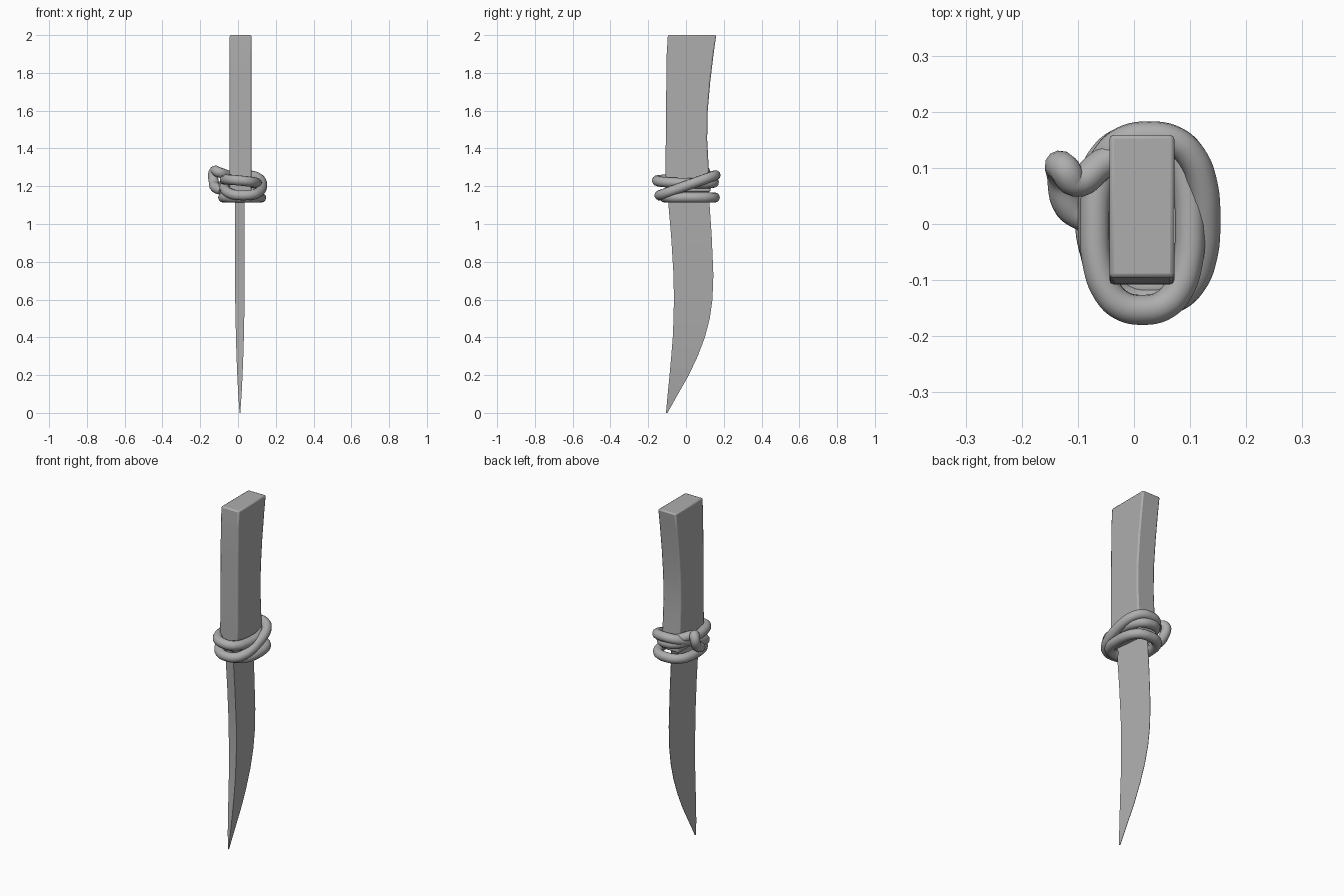
import bpy
import bmesh
from math import sin, cos, tau, copysign

default = bpy.data.objects.get("Cube")
if default:
    bpy.data.objects.remove(default)

grey = bpy.data.materials.new("plain_grey")
grey.use_nodes = True
colour = (0.42, 0.42, 0.42, 1)
grey.diffuse_color = colour
grey.node_tree.nodes["Principled BSDF"].inputs["Base Color"].default_value = colour


def loft(name, sections, bevel=0):
    """Skin a stack of equal-sided cross-sections and cap both ends."""
    bm = bmesh.new()
    rows = [[bm.verts.new(p) for p in section] for section in sections]
    count = len(rows[0])
    for low, high in zip(rows, rows[1:]):
        for i in range(count):
            j = (i + 1) % count
            bm.faces.new((low[i], low[j], high[j], high[i]))
    bm.faces.new(rows[0])
    bm.faces.new(rows[-1])
    bmesh.ops.recalc_face_normals(bm, faces=bm.faces)
    mesh = bpy.data.meshes.new(name)
    bm.to_mesh(mesh)
    bm.free()
    obj = bpy.data.objects.new(name, mesh)
    bpy.context.collection.objects.link(obj)
    mesh.materials.append(grey)
    if bevel:
        mod = obj.modifiers.new("soft_edges", 'BEVEL')
        mod.width = bevel
        mod.segments = 2
        mod.limit_method = 'ANGLE'
        mod.angle_limit = 0.9
    bpy.ops.object.select_all(action='DESELECT')
    obj.select_set(True)
    bpy.context.view_layer.objects.active = obj
    bpy.ops.object.shade_smooth_by_angle(angle=0.5)
    return obj


def rope(name, points, closed):
    """Round cord following a smooth path."""
    curve = bpy.data.curves.new(name, 'CURVE')
    curve.dimensions = '3D'
    curve.bevel_depth = 0.027
    curve.bevel_resolution = 4
    curve.use_fill_caps = True
    spline = curve.splines.new('BEZIER')
    spline.bezier_points.add(len(points) - 1)
    for knot, p in zip(spline.bezier_points, points):
        knot.co = p
        knot.handle_left_type = knot.handle_right_type = 'AUTO'
    spline.use_cyclic_u = closed
    spline.resolution_u = 6
    curve.materials.append(grey)
    obj = bpy.data.objects.new(name, curve)
    bpy.context.collection.objects.link(obj)


def power(value):
    return copysign(abs(value) ** 0.8, value)


def coil(name, centre, half_x, half_y, slope_x=0, slope_y=0):
    """One rounded-box turn of cord, tilted by its slopes."""
    cx, cy, cz = centre
    path = []
    for i in range(16):
        dx = half_x * power(cos(tau * i / 16))
        dy = half_y * power(sin(tau * i / 16))
        path.append((cx + dx, cy + dy, cz + slope_x * dx + slope_y * dy))
    rope(name, path, True)


# Handle: height, front edge, back edge
handle = [(1.17, -.108, .13), (1.3, -.108, .12), (1.45, -.107, .112),
          (1.6, -.106, .115), (1.75, -.104, .128), (1.9, -.102, .146), (2, -.096, .16)]
loft("handle", [[(-.044, f, z), (.072, f, z), (.072, b, z), (-.044, b, z)]
                for z, f, b in handle], 0.008)

# Blade: height, spine, cutting edge, half thickness of the spine
blade = [(0, -.106, -.098, .002), (.1, -.097, -.042, .009), (.2, -.087, .015, .014),
         (.3, -.078, .062, .018), (.4, -.07, .1, .021), (.5, -.066, .126, .023),
         (.6, -.064, .14, .025), (.73, -.066, .145, .025), (.94, -.079, .136, .025),
         (1.1, -.093, .125, .025), (1.25, -.1, .118, .025)]
loft("blade", [[(.01 - t, s, z), (.01 + t, s, z), (.011, e, z), (.009, e, z)]
               for z, s, e, t in blade])

# Cord wound around the join
coil("lower_coil", (.022, .02, 1.14), .1, .132)
coil("crossing_coil", (.027, .008, 1.205), .1, .148, slope_y=.36)
coil("upper_coil", (.015, -.003, 1.225), .085, .15, slope_x=-.1, slope_y=-.03)

# Loose loop of cord tucked in at the side
rope("cord_loop", [(0, .145, 1.24), (-.06, .105, 1.26), (-.105, .075, 1.275),
                   (-.125, .1, 1.28), (-.128, .085, 1.22),
                   (-.115, .03, 1.19), (-.085, .01, 1.18)], False)
